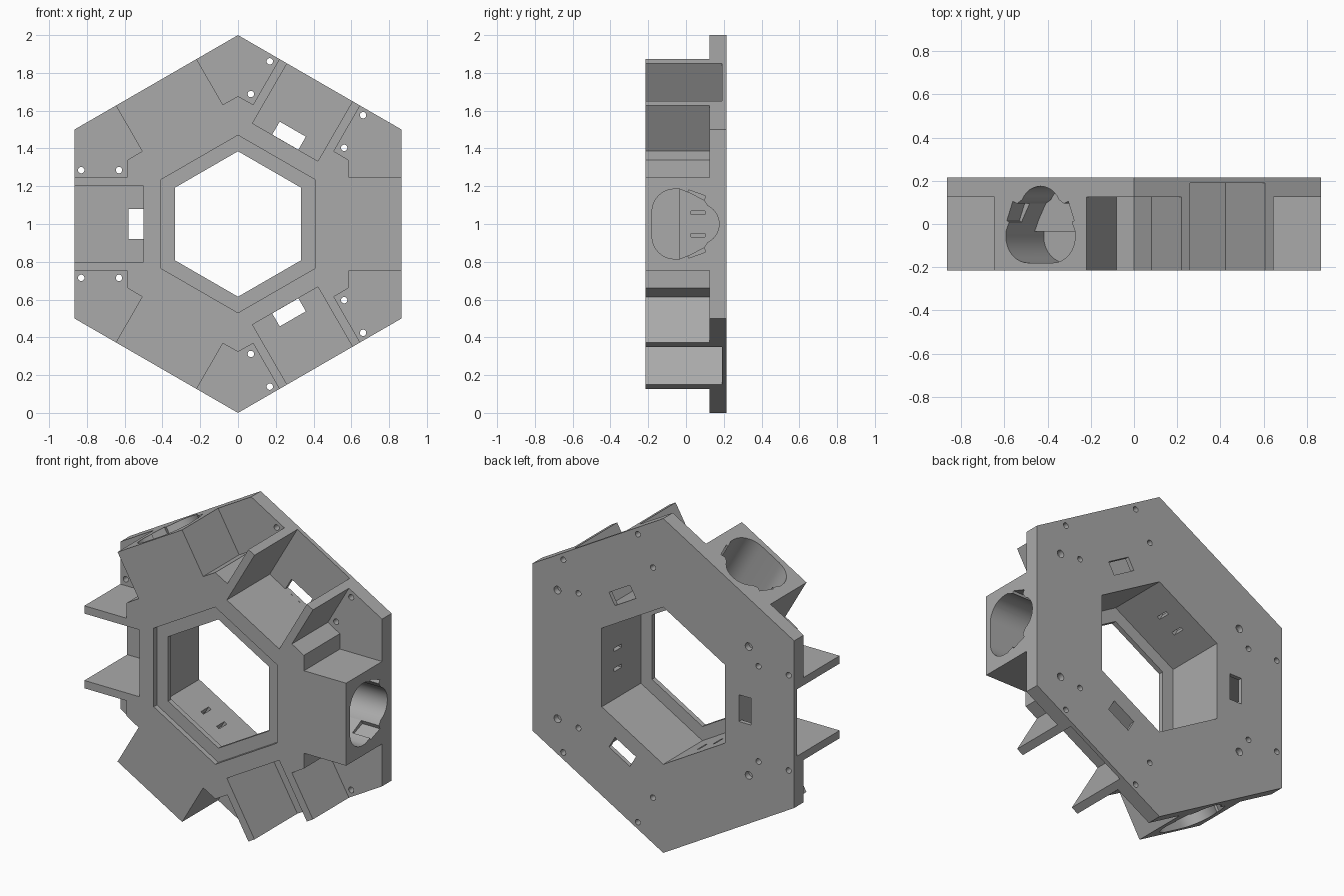
import bpy, bmesh, math
from mathutils import Vector

if "Cube" in bpy.data.objects:
    bpy.data.objects.remove(bpy.data.objects["Cube"])

FRONT, STEP, BACK = -0.215, 0.125, 0.215
APOTHEM = math.sqrt(3) / 2
RAD = math.radians


def at(angle, r, t, y):
    """Point at radius r, tangential offset t and depth y, seen from the hub."""
    c, s = math.cos(RAD(angle)), math.sin(RAD(angle))
    return Vector((c * r - s * t, y, 1 + s * r + c * t))


def prism(name, points, offset):
    bm = bmesh.new()
    lower = [bm.verts.new(p) for p in points]
    upper = [bm.verts.new(p + Vector(offset)) for p in points]
    bm.faces.new(lower)
    bm.faces.new(upper[::-1])
    n = len(points)
    for i in range(n):
        j = (i + 1) % n
        bm.faces.new((lower[i], upper[i], upper[j], lower[j]))
    bmesh.ops.recalc_face_normals(bm, faces=bm.faces)
    mesh = bpy.data.meshes.new(name)
    bm.to_mesh(mesh)
    bm.free()
    ob = bpy.data.objects.new(name, mesh)
    bpy.context.collection.objects.link(ob)
    return ob


def cut(points, offset):
    """Subtract a prism from the body."""
    cutter = prism("cutter", points, offset)
    mod = body.modifiers.new("cut", 'BOOLEAN')
    mod.operation, mod.solver, mod.object = 'DIFFERENCE', 'EXACT', cutter
    bpy.context.view_layer.objects.active = body
    bpy.ops.object.modifier_apply(modifier=mod.name)
    bpy.data.objects.remove(cutter)


def cut_depth(angle, rt, y0, y1):
    cut([at(angle, r, t, y0) for r, t in rt], (0, y1 - y0, 0))


def cut_radial(angle, yt, r0, r1):
    cut([at(angle, r0, t, y) for y, t in yt], at(angle, r1 - r0, 0, 0) - Vector((0, 0, 1)))


def hexagon(radius, y):
    return [at(30 + 60 * i, radius, 0, y) for i in range(6)]


def circle(r, t, radius, n=16):
    return [(r + radius * math.cos(2 * math.pi * i / n),
             t + radius * math.sin(2 * math.pi * i / n)) for i in range(n)]


def rect(a0, a1, b0, b1):
    return [(a0, b0), (a1, b0), (a1, b1), (a0, b1)]


# hexagonal block
body = prism("hexagonal_housing", hexagon(1, FRONT), (0, BACK - FRONT, 0))

# central opening: wide at the back, narrow lip set behind the front face
cut(hexagon(0.47, FRONT - 0.1), (0, 0.13, 0))
cut(hexagon(0.47, FRONT + 0.06), (0, 0.5, 0))
cut(hexagon(0.385, FRONT - 0.1), (0, 0.7, 0))

# corners cut back to the rear plate
for k in range(6):
    cut_depth(30 + 60 * k, [(0.632, -0.08), (0.677, 0), (0.632, 0.08),
              (1.065, 0.33), (1.3, 0), (1.065, -0.33)], FRONT - 0.1, STEP)

# open pockets with a window in the floor and screw holes beside them
for a in (60, 180, 300):
    cut_depth(a, rect(0.5, 1.1, -0.2, 0.2), FRONT - 0.1, 0.19)
    cut_depth(a, rect(0.5005, 0.58, -0.08, 0.08), 0.1, 0.4)
    for side in (-1, 1):
        for r in (0.63, 0.83):
            cut_depth(a, circle(r, side * 0.285, 0.017), 0.0, 0.4)

# blind mounting holes in the back
for x in (0.70, -0.565):
    for z in (0.385, -0.385):
        cut_depth(0, circle(x, z, 0.023), 0.18, 0.4)

# socket profile (depth, tangent): rounded front, tapering to a domed back
arc = [RAD(i * 11.25) for i in range(9)]
front_arc = [(-0.06 - 0.12 * math.cos(v), 0.065 + 0.12 * math.sin(v)) for v in arc]
dome = [(0.075 + 0.1 * math.sin(v), 0.105 * math.cos(v)) for v in arc[2:]]
half = front_arc + [(-0.035, 0.185), (0.02, 0.163), (0.095, 0.125)] + dome[:-1]
full = half + [dome[-1]] + [(y, -t) for y, t in half[::-1]]
deep_half = [(-0.035, 0.185), (0.02, 0.163), (0.095, 0.125)] + dome[:-1]
deep = deep_half + [dome[-1]] + [(y, -t) for y, t in deep_half[::-1]]

# sockets in the three side blocks, with clip notches and cable slots
for a in (0, 120, 240):
    cut_radial(a, full, 1.0, 0.515)
    cut_radial(a, deep, 0.6, 0.45)
    for side in (-1, 1):
        notch = [(0.015, 0.18), (0.105, 0.148), (0.088, 0.11), (0.0, 0.14)]
        cut_radial(a, [(y, side * t) for y, t in notch], 1.0, 0.75)
        cut_radial(a, rect(0.026, 0.10, side * 0.05, side * 0.07), 0.5, 0.35)

# single grey finish
grey = bpy.data.materials.new("mid_grey")
grey.diffuse_color = (0.4, 0.4, 0.4, 1)
grey.use_nodes = True
grey.node_tree.nodes["Principled BSDF"].inputs["Base Color"].default_value = grey.diffuse_color
body.data.materials.clear()
body.data.materials.append(grey)
for p in body.data.polygons:
    p.material_index = 0
bpy.ops.object.select_all(action='DESELECT')
body.select_set(True)
bpy.context.view_layer.objects.active = body
bpy.ops.object.shade_smooth_by_angle(angle=RAD(30))
